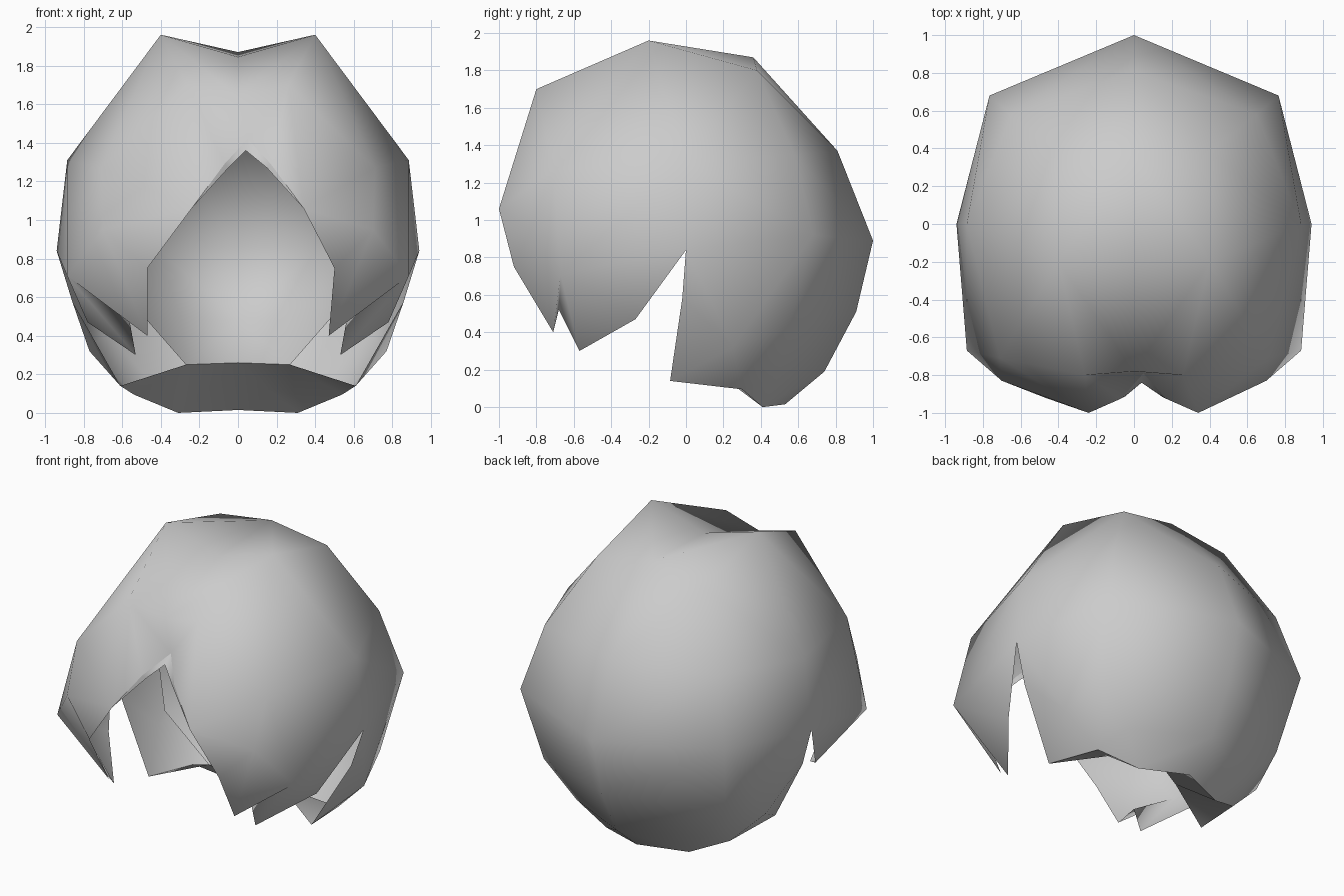
import bpy
import bmesh
from mathutils import Vector

cube = bpy.data.objects.get("Cube")
if cube:
    bpy.data.objects.remove(cube, do_unlink=True)

GREY = (0.6, 0.6, 0.6, 1.0)
hair_grey = bpy.data.materials.new("hair_grey")
hair_grey.use_nodes = True
hair_grey.diffuse_color = GREY
hair_grey.node_tree.nodes["Principled BSDF"].inputs["Base Color"].default_value = GREY

# Control points of the left half; x = 0 lies on the centre line
CROWN = {
    "valley": (0, -.2, 1.845), "peak": (.4, -.2, 1.96),
    "crown_mid": (0, .36, 1.87), "crown_side": (.4, .38, 1.8),
    "brow_mid": (0, -.78, 1.64), "brow_side": (.26, -.8, 1.7),
    "upper_back": (0, .81, 1.37), "upper_corner": (.65, .58, 1.35),
    "upper_side": (.885, 0, 1.31), "upper_front": (.71, -.71, 1.27),
}
FRINGE = {
    "part_apex": (0, -.79, 1.42), "part_high": (.12, -.925, 1.29),
    "part_mid": (.29, -1, 1.06), "part_low": (.485, -.92, .75),
    "lip_apex": (0, -.84, 1.36), "lip_high": (.1, -.915, 1.27),
    "temple": (.7, -.83, .95), "cheek": (.885, -.67, .71),
    "lock_front": (.47, -.71, .4), "lock_gap": (.57, -.68, .52),
    "lock_rear": (.53, -.57, .3), "lock_side": (.78, -.27, .47),
}
BACK = {
    "mid_back": (0, 1, .89), "mid_corner": (.765, .68, .92),
    "ear_apex": (.94, 0, .84), "ear_mid": (.86, -.02, .58),
    "ear_tip": (.61, -.085, .14), "low_back": (0, .91, .51),
    "low_corner": (.68, .55, .42), "low_side": (.77, .25, .32),
    "nape_back": (0, .74, .19), "nape_corner": (.47, .5, .18),
    "hem_side": (.54, .3, .095), "hem_corner": (.31, .41, 0),
    "hem_back": (0, .53, .015),
}
INNER = {
    "rim_side": (.27, .075, .25), "rim_mid": (0, .22, .26),
    "bowl_edge": (.55, 0, .57), "bowl_side": (.3, .42, .5),
    "bowl_back": (0, .55, .48), "wall_edge": (.66, .08, .9),
    "wall_side": (.42, .57, .86), "wall_back": (0, .74, .86),
    "top_edge": (.58, .05, 1.3), "top_side": (.34, .33, 1.36),
    "top_back": (0, .42, 1.38), "cap_edge": (.42, -.15, 1.52),
    "cap_side": (.25, -.08, 1.6), "cap_back": (0, -.08, 1.62),
}
POINTS = {**CROWN, **FRINGE, **BACK, **INNER}

# The parting sits slightly to the left of the centre line
PARTING_SHIFT = {"part_apex": .05, "part_high": .05, "part_mid": .05,
                 "part_low": .015, "lip_apex": .04, "lip_high": .05}
HEAD_CENTRE = Vector((0, 0, .95))

# Lofts: each row runs from the centre line out to the side
BACK_ROWS = [
    "valley peak peak peak",
    "crown_mid crown_side crown_side peak",
    "upper_back upper_corner upper_corner upper_side",
    "mid_back mid_corner mid_corner ear_apex",
    "low_back low_corner low_side ear_mid",
    "nape_back nape_corner hem_side ear_tip",
    "hem_back hem_corner hem_side ear_tip",
]
FRONT_ROWS = [
    "valley peak upper_side ear_apex",
    "brow_mid brow_side upper_front cheek",
    "part_apex part_high part_mid temple",
]
LOCK_ROWS = [
    "part_mid temple temple cheek cheek cheek ear_apex",
    "part_low part_low lock_front lock_gap lock_rear lock_side lock_side",
]
LIP_ROWS = [
    "part_apex part_high part_mid",
    "lip_apex lip_high part_mid",
]
UNDERSIDE_ROWS = [
    "hem_back hem_corner hem_side ear_tip",
    "rim_mid rim_side rim_side rim_side",
]
LINING_ROWS = [
    "rim_mid rim_side rim_side",
    "bowl_back bowl_side bowl_edge",
    "wall_back wall_side wall_edge",
    "top_back top_side top_edge",
    "cap_back cap_side cap_edge",
]


def reach(p, q):
    """Distance from the head centre to the midpoint of two points."""
    return ((Vector(POINTS[p]) + Vector(POINTS[q])) / 2 - HEAD_CENTRE).length


def loft_faces(rows):
    """Yield corner names of triangles; each quad is split along its bulging diagonal."""
    rows = [row.split() for row in rows]
    for a, b in zip(rows, rows[1:]):
        for i in range(len(a) - 1):
            corners = list(dict.fromkeys([a[i], a[i + 1], b[i + 1], b[i]]))
            if len(corners) == 3:
                yield corners
            elif len(corners) == 4:
                p, q, r, s = corners
                yield from ([p, q, r], [p, r, s]) if reach(p, r) > reach(q, s) else ([p, q, s], [q, r, s])


def build_shell(name, lofts, facing):
    """Loft both halves into one smooth shell whose first face looks along facing."""
    bm = bmesh.new()
    verts = {}

    def vert(point, side):
        x, y, z = POINTS[point]
        key = (point, side if x else 0)
        if key not in verts:
            shift = PARTING_SHIFT.get(point, 0)
            verts[key] = bm.verts.new((x * side + shift, y, z))
        return verts[key]

    for rows in lofts:
        for corners in loft_faces(rows):
            for side in (1, -1):
                bm.faces.new([vert(c, side) for c in corners[::side]])
    bmesh.ops.recalc_face_normals(bm, faces=bm.faces)
    bm.faces.ensure_lookup_table()
    if bm.faces[0].normal.dot(Vector(facing)) < 0:
        bmesh.ops.reverse_faces(bm, faces=bm.faces)
    for face in bm.faces:
        face.smooth = True
    mesh = bpy.data.meshes.new(name)
    bm.to_mesh(mesh)
    bm.free()
    mesh.materials.append(hair_grey)
    bpy.context.collection.objects.link(bpy.data.objects.new(name, mesh))


# Outer hair, the lip under the parting, the turned-in nape edge, and the inner lining
build_shell("hair_shell", [BACK_ROWS, FRONT_ROWS, LOCK_ROWS], (0, 0, 1))
build_shell("parting_lip", [LIP_ROWS], (0, 0, -1))
build_shell("nape_underside", [UNDERSIDE_ROWS], (0, 0, -1))
build_shell("inner_lining", [LINING_ROWS], (0, -1, 1))
